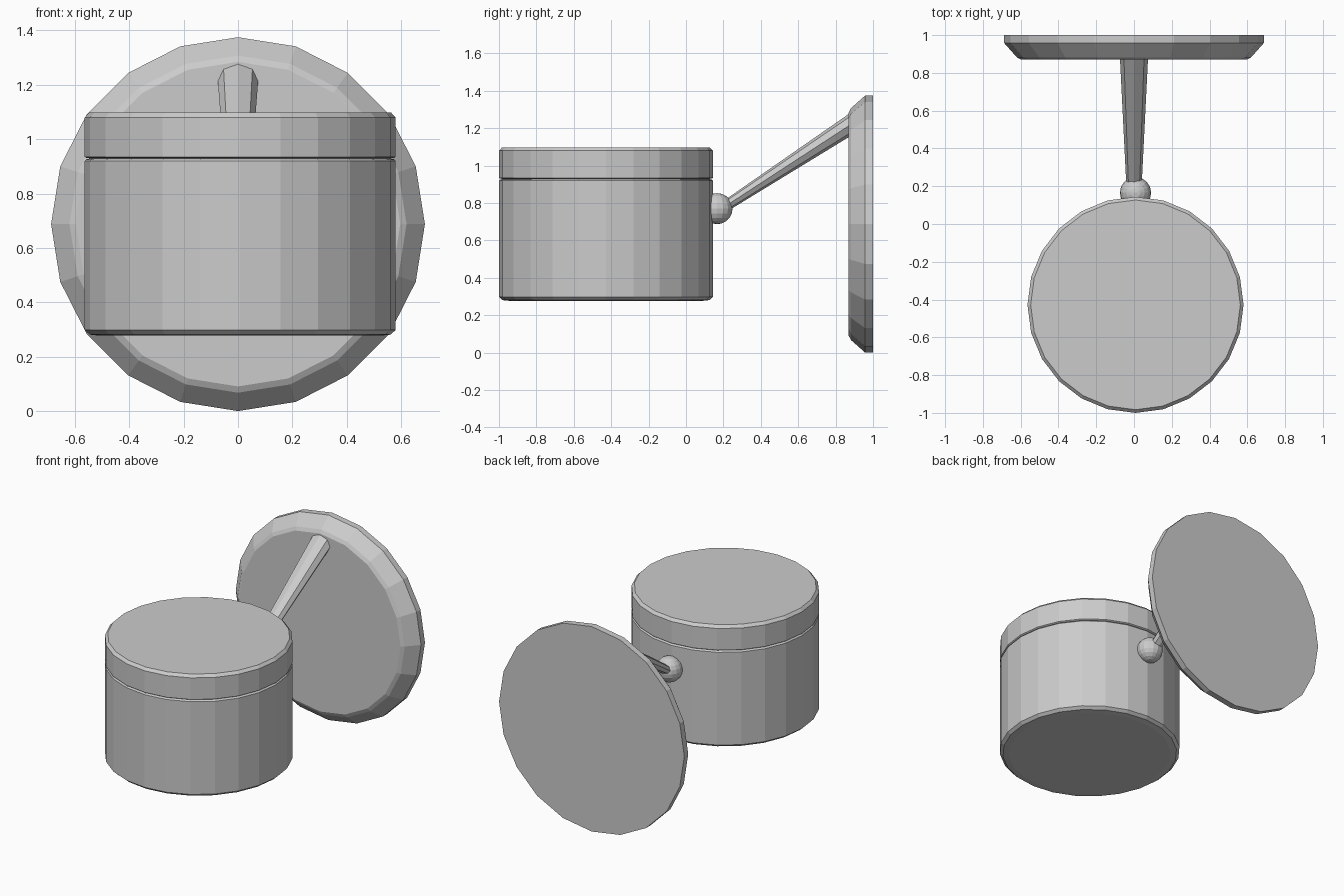
import bpy, bmesh, math
from mathutils import Matrix, Vector

if "Cube" in bpy.data.objects:
    bpy.data.objects.remove(bpy.data.objects["Cube"])

grey = bpy.data.materials.new("plain_grey")
grey.diffuse_color = (0.6, 0.6, 0.6, 1.0)
grey.use_nodes = True
grey.node_tree.nodes["Principled BSDF"].inputs["Base Color"].default_value = grey.diffuse_color


def finish(name, bm, matrix):
    bm.transform(matrix)
    bmesh.ops.recalc_face_normals(bm, faces=bm.faces[:])
    mesh = bpy.data.meshes.new(name)
    bm.to_mesh(mesh)
    bm.free()
    mesh.materials.append(grey)
    obj = bpy.data.objects.new(name, mesh)
    bpy.context.collection.objects.link(obj)
    return obj


def lathe(name, profile, sides, matrix):
    """Closed solid turned around local z from (radius, height) points."""
    bm = bmesh.new()
    rings = []
    for r, h in profile:
        angles = [2 * math.pi * i / sides for i in range(sides)]
        rings.append([bm.verts.new((r * math.cos(a), r * math.sin(a), h)) for a in angles])
    for a, b in zip(rings, rings[1:]):
        for i in range(sides):
            j = (i + 1) % sides
            bm.faces.new((a[i], a[j], b[j], b[i]))
    bm.faces.new(rings[0])
    bm.faces.new(rings[-1])
    return finish(name, bm, matrix)


# Wall plate: chamfered disc standing against the back
lathe("wall_plate",
      [(0.6875, 0.0), (0.6875, 0.042), (0.62, 0.118), (0.597, 0.13)], 20,
      Matrix.Translation((0, 1, 0.6875)) @ Matrix.Rotation(math.pi / 2, 4, 'X'))

# Round pot with a bevelled foot, and its lid above a thin groove
centre = Matrix.Translation((0.008, -0.428, 0))
lathe("pot_body",
      [(0.514, 0.277), (0.553, 0.281), (0.572, 0.298), (0.572, 0.92), (0.566, 0.926), (0.55, 0.929)],
      24, centre)
lathe("pot_lid",
      [(0.55, 0.929), (0.566, 0.931), (0.572, 0.935), (0.572, 1.08), (0.555, 1.098)],
      24, centre)

# Ball joint at the back of the pot
bm = bmesh.new()
bmesh.ops.create_uvsphere(bm, u_segments=16, v_segments=10, radius=0.083)
finish("ball_joint", bm, Matrix.Translation((0.008, 0.166, 0.77)))

# Tapered, flattened eight-sided arm rising from the ball to the plate
start, end = Vector((0, 0.17, 0.757)), Vector((0, 0.91, 1.239))
d = end - start
lathe("support_arm", [(0.039, 0.0), (0.076, d.length)], 8,
      Matrix.Translation(start)
      @ Matrix.Rotation(-math.atan2(d.y, d.z), 4, 'X')
      @ Matrix.Diagonal((1, 0.7, 1, 1)))
